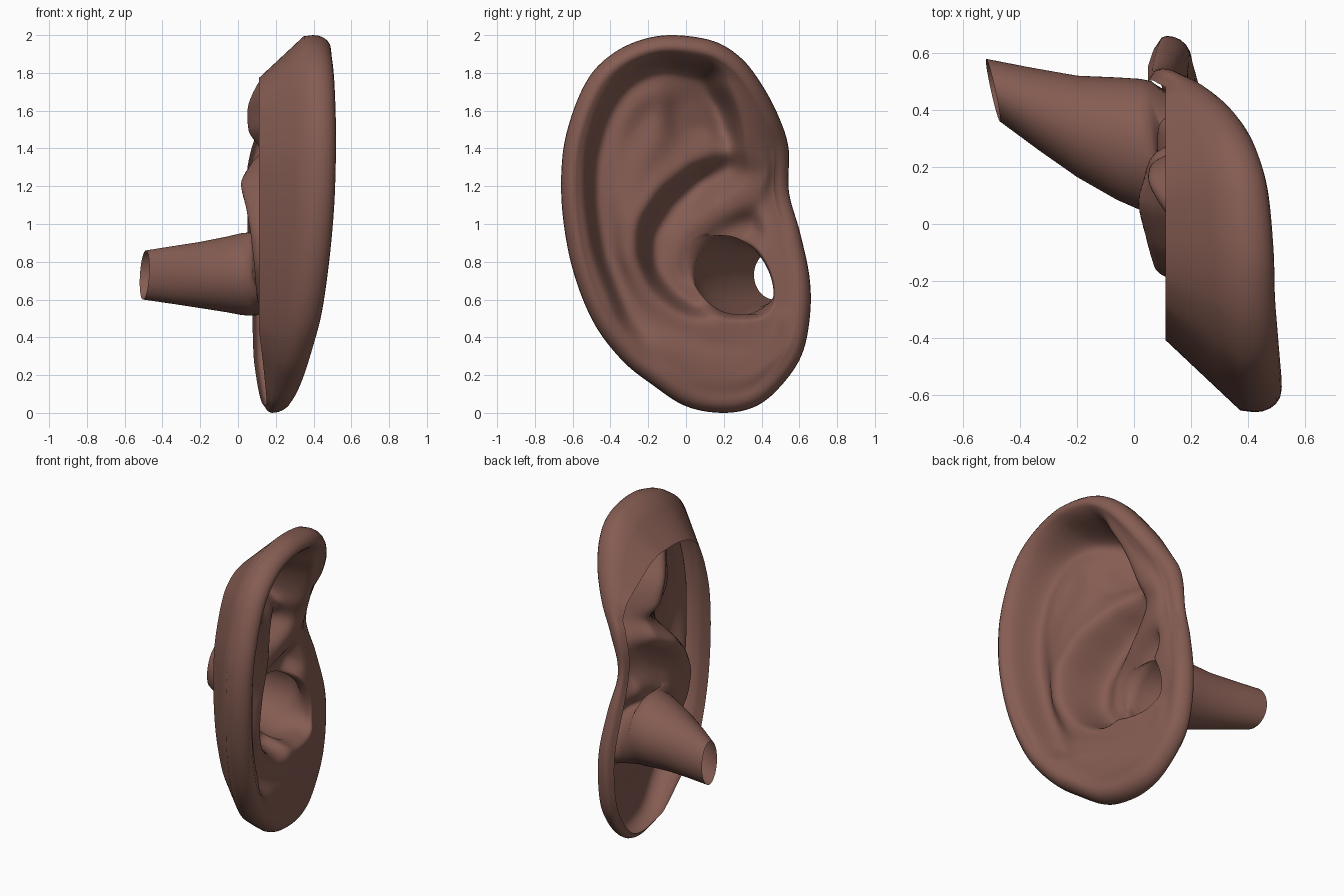
import bpy, bmesh, math
from mathutils import Vector

if "Cube" in bpy.data.objects:
    bpy.data.objects.remove(bpy.data.objects["Cube"])

N = 180          # spokes around the ear
RINGS = 60       # rings between canal mouth and rim
INSET = 0.07     # rim rounding width

skin = bpy.data.materials.new("brown skin")
skin.diffuse_color = (0.235, 0.108, 0.085, 1)
skin.use_nodes = True
skin.node_tree.nodes["Principled BSDF"].inputs["Base Color"].default_value = skin.diffuse_color

# Outer outline of the ear: y, z, height x of the rim crest
outline = [(-.09, 2.0, .49), (-.28, 1.96, .495), (-.43, 1.87, .505), (-.53, 1.75, .512), (-.61, 1.56, .518),
           (-.655, 1.35, .518), (-.655, 1.07, .508), (-.60, .76, .48), (-.49, .48, .44), (-.34, .28, .39),
           (-.18, .15, .35), (0, .035, .30), (.2, 0, .27), (.37, .035, .25), (.5, .14, .23), (.61, .3, .21),
           (.655, .5, .20), (.655, .71, .19), (.605, .95, .16), (.545, 1.17, .13), (.543, 1.4, .19),
           (.49, 1.57, .29), (.4, 1.74, .38), (.29, 1.88, .435), (.14, 1.97, .47)]

# Ridges and grooves of the front surface: y, z, x
helix_front = [(.4, 1.33, .21), (.34, 1.41, .26), (.31, 1.5, .30), (.28, 1.62, .35), (.21, 1.76, .41)]
scapha = [(.21, 1.46, .04), (.17, 1.62, .02), (.06, 1.77, .1), (-.13, 1.82, .2), (-.29, 1.74, .26),
          (-.4, 1.57, .3), (-.46, 1.35, .31), (-.46, 1.12, .31), (-.42, .86, .29), (-.33, .64, .29), (-.23, .49, .3)]
fossa = [(.1, 1.52, .09), (-.03, 1.58, .16)]
upper_fold = [(-.3, 1.1, .35), (-.28, 1.35, .32), (-.17, 1.58, .24)]
antihelix = [(.2, 1.4, .12), (.02, 1.32, .23), (-.15, 1.2, .33), (-.28, 1.02, .37), (-.3, .82, .36),
             (-.21, .62, .32), (-.05, .5, .30), (.12, .45, .28), (.3, .42, .25), (.45, .46, .22)]
cymba = [(.22, 1.3, .04), (.07, 1.23, -.01), (-.06, 1.1, .03), (-.15, .95, .06), (-.14, .78, .08), (-.05, .66, .09),
         (.06, .58, .1)]
helix_root = [(.42, 1.28, .19), (.3, 1.16, .17), (.15, 1.04, .13), (.02, .92, .09)]
notch = [(.35, .98, .08), (.2, .95, .08), (.06, .86, .07), (.02, .74, .07)]
tragus = [(.45, 1.02, .16), (.44, .88, .18), (.49, .72, .19), (.53, .57, .19)]
lobe = [(-.17, .33, .35), (.05, .22, .31), (.3, .2, .27), (.5, .32, .225)]


def sample(points, step=0.03):
    """Even samples along an open polyline."""
    out = []
    for a, b in zip(points, points[1:]):
        a, b = Vector(a), Vector(b)
        n = max(1, round((b - a).length / step))
        out += [a.lerp(b, i / n) for i in range(n)]
    return out + [Vector(points[-1])]


def closed_spline(points, n):
    """Smooth closed curve resampled to n even points."""
    p, m, dense = [Vector(q) for q in points], len(points), []
    for i in range(m):
        a, b, c, d = p[i - 1], p[i], p[(i + 1) % m], p[(i + 2) % m]
        for k in range(24):
            t = k / 24
            dense.append(.5 * (2 * b + (c - a) * t + (2 * a - 5 * b + 4 * c - d) * t * t
                               + (3 * b - a - 3 * c + d) * t ** 3))
    lens = [0]
    for i in range(len(dense)):
        lens.append(lens[-1] + (dense[(i + 1) % len(dense)] - dense[i]).length)
    out, j = [], 0
    for k in range(n):
        s = lens[-1] * k / n
        while lens[j + 1] < s:
            j += 1
        f = (s - lens[j]) / (lens[j + 1] - lens[j])
        out.append(dense[j].lerp(dense[(j + 1) % len(dense)], f))
    return out


rim = closed_spline(outline, N)
inward = []
for i in range(N):
    t = rim[(i + 2) % N] - rim[i - 2]
    inward.append(Vector((-t.y, t.x)).normalized())


def inset(i, d):
    return rim[i].to_2d() + inward[i] * d


crest = [(*inset(i, INSET), rim[i].z) for i in range(N)]
guides = [tuple(c) for c in crest[::2]]
# Wider rolled rim along the back and top
guides += [(*inset(i, .11), rim[i].z - .01) for i in range(0, N, 2) if rim[i].x < .12 and rim[i].y > .5]
for stroke in (helix_front, scapha, fossa, upper_fold, antihelix, cymba, helix_root, notch, tragus, lobe):
    guides += [tuple(v) for v in sample(stroke)]


def height(y, z):
    """Blend of the guide heights, weighted by closeness."""
    total = acc = 0
    for gy, gz, gx in guides:
        w = (y - gy) ** 2 + (z - gz) ** 2 + .0012
        w = 1 / (w * w)
        total += w
        acc += w * gx
    return acc / total


center = Vector((.235, .73))
angles = [math.atan2(p.y - center.y, p.x - center.x) for p in rim]


def ellipse(x, y, z, ry, rz, slant_y=0, slant_z=0):
    ring = []
    for a in angles:
        dy, dz = ry * math.cos(a), rz * math.sin(a)
        ring.append((x + slant_y * dy + slant_z * dz, y + dy, z + dz))
    return ring


# Ear canal tube, from its open inner end to the mouth
loops = [ellipse(-.495, .47, .73, .11, .13, -.22, .06),
         ellipse(-.35, .405, .73, .145, .152, -.1),
         ellipse(-.2, .343, .73, .178, .175),
         ellipse(-.06, .3, .733, .215, .2),
         ellipse(.02, .28, .735, .23, .217),
         ellipse(.06, .272, .735, .23, .22)]

# Front surface, from the canal mouth out to the rim crest
mouth = []
for a in angles:
    c, dz = math.cos(a), .21 * math.sin(a)
    mouth.append(center + Vector((math.copysign(abs(c) ** .7, c) * .21 - .36 * dz, dz)))
flat = [[mouth[i].lerp(Vector(crest[i][:2]), k / RINGS) for i in range(N)] for k in range(RINGS + 1)]
level = [[height(*p) for p in ring] for ring in flat]
level[-1] = [c[2] for c in crest]
for k in range(4):       # roll the canal mouth over softly
    level[k] = [x + (.08 - x) * (.5, .25, .1, .03)[k] for x in level[k]]
for step in range(5):
    level = [level[0]] + [[(level[k - 1][i] + level[k + 1][i] + level[k][i - 1] + level[k][(i + 1) % N]) / 4
                           for i in range(N)] for k in range(1, RINGS)] + [level[-1]]
loops += [[(x, p.x, p.y) for x, p in zip(level[k], flat[k])] for k in range(RINGS + 1)]
last = loops[-1]

# Rounded rim
for k in range(1, 6):
    a = k / 5 * math.pi / 2
    d = INSET * (1 - math.sin(a))
    loops.append([(last[i][0] - min(.09, .42 * rim[i].z) * (1 - math.cos(a)), *inset(i, d)) for i in range(N)])

# Back of the shell: a short bend, then straight in to the open back edge
side = [p[0] for p in loops[-1]]
back = [min(.11 + .04 * max(0, min(1, (.35 - rim[i].y) / .3)), max(.05, side[i] - .04)) for i in range(N)]
bend = [s - min(.05, .4 * (s - b)) for s, b in zip(side, back)]
for f in (0, .33, .66, 1):
    loops.append([(bend[i] + (back[i] - bend[i]) * f, *inset(i, .006 + max(.035, side[i] - .175) * f))
                  for i in range(N)])

# Join the loops into one shell
bm = bmesh.new()
rows = [[bm.verts.new(p) for p in ring] for ring in loops]
for r, s in zip(rows, rows[1:]):
    for i in range(N):
        j = (i + 1) % N
        bm.faces.new((r[i], s[i], s[j], r[j]))
bm.normal_update()
if sum(f.normal.x * f.calc_area() for f in bm.faces) < 0:
    bmesh.ops.reverse_faces(bm, faces=bm.faces)
mesh = bpy.data.meshes.new("ear")
bm.to_mesh(mesh)
bm.free()
mesh.materials.append(skin)
ear = bpy.data.objects.new("ear", mesh)
bpy.context.collection.objects.link(ear)
bpy.context.view_layer.objects.active = ear
ear.select_set(True)
bpy.ops.object.shade_smooth_by_angle(angle=math.radians(80))
